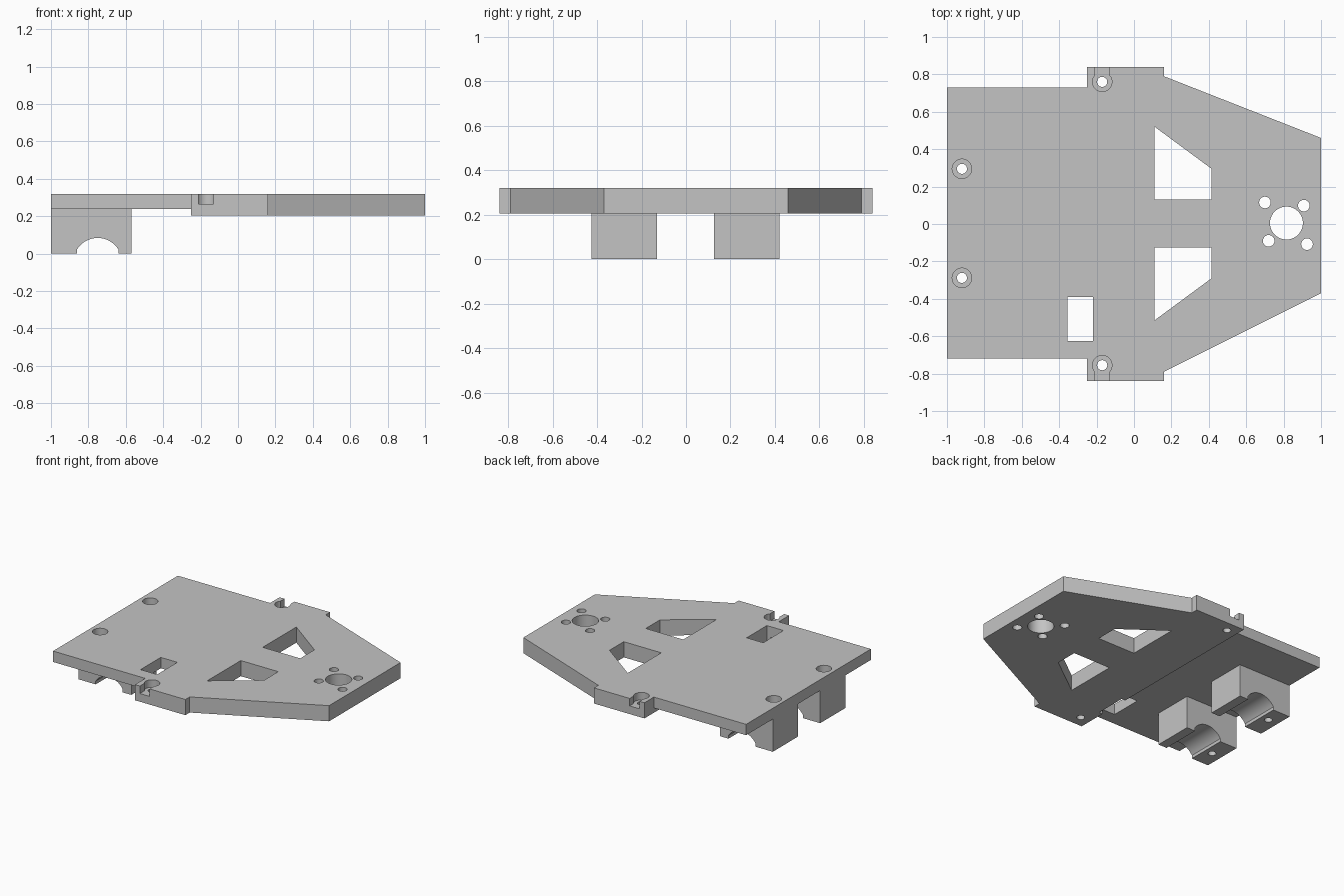
import bpy, bmesh, math

if "Cube" in bpy.data.objects:
    bpy.data.objects.remove(bpy.data.objects["Cube"], do_unlink=True)

TOP, THIN, THICK, SEAT = 0.32, 0.24, 0.205, 0.265

grey = bpy.data.materials.new("plain grey")
grey.use_nodes = True
colour = (0.55, 0.55, 0.55, 1)
grey.diffuse_color = colour
grey.node_tree.nodes["Principled BSDF"].inputs["Base Color"].default_value = colour


def prism(name, points, lo, hi, along_y=False):
    """Extrude a closed outline along z, or an x-z outline along y."""
    bm = bmesh.new()
    place = (lambda a, b: (a, lo, b)) if along_y else (lambda a, b: (a, b, lo))
    face = bm.faces.new([bm.verts.new(place(a, b)) for a, b in points])
    out = bmesh.ops.extrude_face_region(bm, geom=[face])
    moved = [v for v in out["geom"] if isinstance(v, bmesh.types.BMVert)]
    step = (0, hi - lo, 0) if along_y else (0, 0, hi - lo)
    bmesh.ops.translate(bm, verts=moved, vec=step)
    bmesh.ops.recalc_face_normals(bm, faces=bm.faces)
    mesh = bpy.data.meshes.new(name)
    bm.to_mesh(mesh)
    bm.free()
    mesh.materials.append(grey)
    obj = bpy.data.objects.new(name, mesh)
    bpy.context.collection.objects.link(obj)
    return obj


def box(x0, x1, y0, y1, lo, hi):
    return prism("cutter", [(x0, y0), (x1, y0), (x1, y1), (x0, y1)], lo, hi)


def drill(x, y, r, lo=-0.1, hi=0.5, n=40):
    ring = [(x + r * math.cos(math.tau * i / n), y + r * math.sin(math.tau * i / n))
            for i in range(n)]
    return prism("cutter", ring, lo, hi)


def carve(obj, cutters):
    """Subtract the cutters, bake the result and drop the cutters."""
    for c in cutters:
        c.hide_render = True
        mod = obj.modifiers.new("cut", "BOOLEAN")
        mod.operation, mod.solver, mod.object = "DIFFERENCE", "EXACT", c
    bpy.context.view_layer.update()
    graph = bpy.context.evaluated_depsgraph_get()
    mesh = bpy.data.meshes.new_from_object(obj.evaluated_get(graph))
    obj.modifiers.clear()
    obj.data = mesh
    for c in cutters:
        bpy.data.objects.remove(c, do_unlink=True)
    bpy.ops.object.select_all(action="DESELECT")
    obj.select_set(True)
    bpy.context.view_layer.objects.active = obj
    bpy.ops.object.shade_smooth_by_angle(angle=math.radians(30))


# Deck outline with side tabs and tapered end
deck = prism("deck_plate", [
    (-1, -0.72), (-0.25, -0.72), (-0.25, -0.84), (0.16, -0.84), (0.16, -0.79),
    (1, -0.37), (1, 0.46), (0.16, 0.79), (0.16, 0.84), (-0.25, 0.84),
    (-0.25, 0.73), (-1, 0.73)], THICK, TOP)

# Thinner half, and the rectangular cable window
cuts = [box(-1.1, -0.25, -1, 1, 0.1, THIN),
        box(-0.355, -0.22, -0.625, -0.39, 0.1, 0.5)]

# Mirrored four-sided windows
for s in (1, -1):
    cuts.append(prism("cutter", [(x, 0.0025 + s * y) for x, y in
                [(0.11, 0.1275), (0.415, 0.1275), (0.415, 0.2925), (0.11, 0.5175)]],
                0.1, 0.5))

# Large round opening and its four fixing holes
cuts.append(drill(0.815, 0.005, 0.088))
for x, y in [(0.70, 0.115), (0.908, 0.098), (0.72, -0.09), (0.925, -0.108)]:
    cuts.append(drill(x, y, 0.031))

# Counterbored screw holes
screws = [(-0.92, 0.295), (-0.92, -0.288), (-0.17, 0.76), (-0.17, -0.755)]
for x, y in screws:
    cuts += [drill(x, y, 0.027), drill(x, y, 0.052, SEAT)]

# Slots running from the tab screw holes out to the edge
cuts += [box(-0.21, -0.13, 0.76, 1, SEAT, 0.5),
         box(-0.21, -0.13, -1, -0.755, SEAT, 0.5)]
carve(deck, cuts)

# Bearing blocks with an arched channel underneath
half, radius, centre = 0.11, 0.13, -0.046
spread = math.asin(half / radius)
arch = [(-0.75 + radius * math.sin(spread * t / 10),
         centre + radius * math.cos(spread * t / 10)) for t in range(-10, 11)]
profile = ([(-1, 0), (-0.75 - half, 0)] + arch +
           [(-0.75 + half, 0), (-0.57, 0), (-0.57, THIN), (-1, THIN)])
for name, y0, y1, screw in [("left_bearing_block", 0.125, 0.42, screws[0]),
                            ("right_bearing_block", -0.425, -0.13, screws[1])]:
    block = prism(name, profile, y0, y1, along_y=True)
    carve(block, [drill(*screw, 0.027)])
